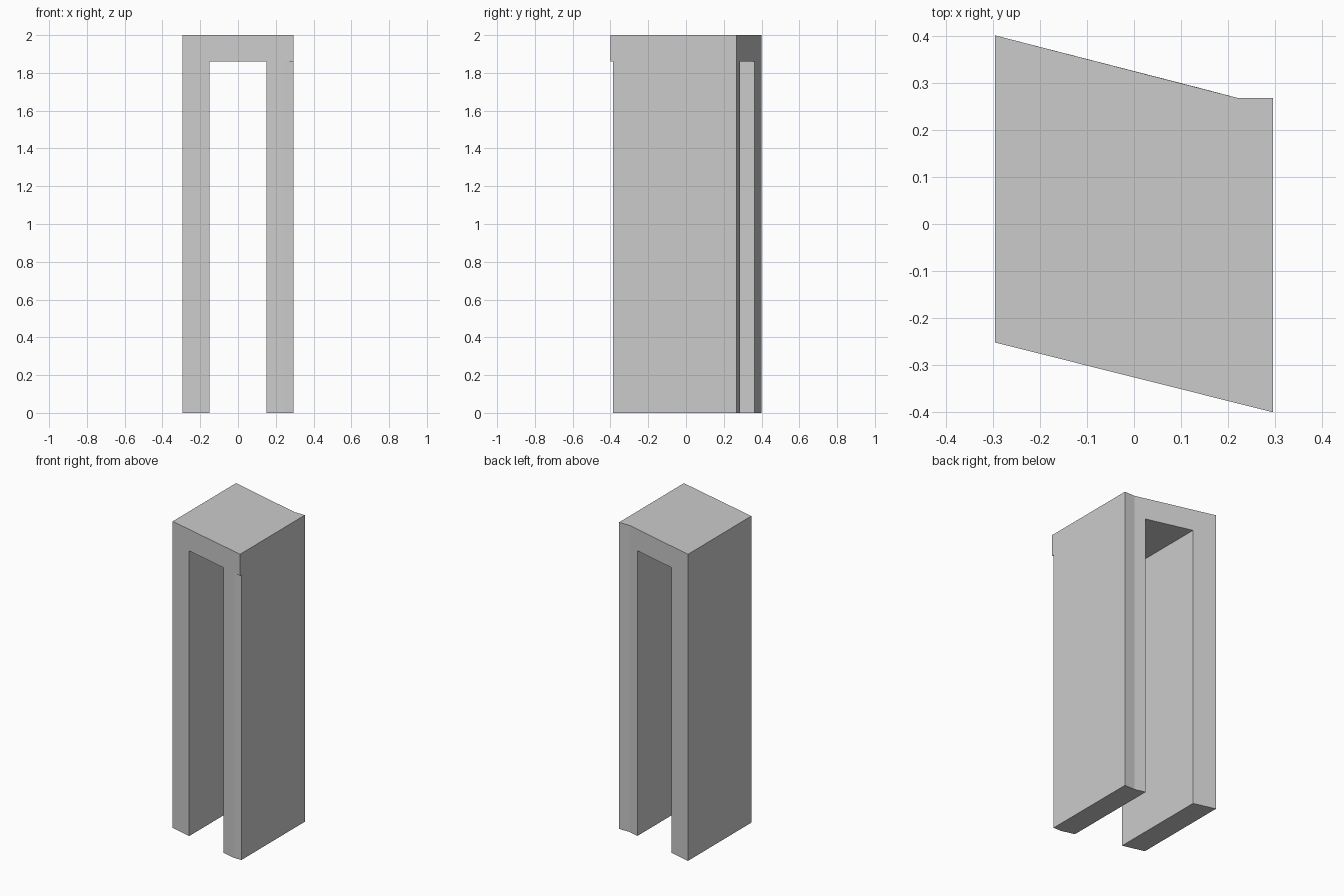
import bpy, bmesh

if "Cube" in bpy.data.objects:
    bpy.data.objects.remove(bpy.data.objects["Cube"])

TOP, SOFFIT, W, GAP = 2.0, 1.86, 0.295, 0.15


def front_y(x):
    return -0.326 - 0.251 * x


def back_y(x):
    return max(0.325 - 0.257 * x, 0.268)


bm = bmesh.new()
points = {}


def vert(x, y):
    key = (round(x, 4), round(y, 4))
    if key not in points:
        points[key] = bm.verts.new((x, y, SOFFIT))
    return points[key]


def cell(*pts):
    return bm.faces.new([vert(*p) for p in pts])


def extrude(faces, z):
    new = bmesh.ops.extrude_face_region(bm, geom=faces)["geom"]
    for v in new:
        if isinstance(v, bmesh.types.BMVert):
            v.co.z = z


# Skewed plan at soffit height: left leg, opening, right leg, overhanging tip
XK = 0.24
YK = front_y(XK)
left = cell((-W, front_y(-W)), (-GAP, front_y(-GAP)), (-GAP, back_y(-GAP)), (-W, back_y(-W)))
mid = cell((-GAP, front_y(-GAP)), (GAP, front_y(GAP)), (GAP, back_y(GAP)), (-GAP, back_y(-GAP)))
right = cell((GAP, front_y(GAP)), (XK, YK), (W, YK), (W, 0.268), (0.22, 0.268), (GAP, back_y(GAP)))
tip = cell((XK, YK), (W, front_y(W)), (W, YK))

# Lintel goes up from the plan, legs go down
cells = [left, mid, right, tip]
extrude(cells, TOP)
# Extruding may drop the source plan, so make sure the soffit exists
soffit = [f for f in bm.faces if all(abs(v.co.z - SOFFIT) < 1e-5 for v in f.verts)]
if not soffit:
    left = cell(*[k for k in list(points)[:4]])
    ks = list(points)
    mid = cell(ks[1], ks[4], ks[5], ks[2])
    right = cell(ks[4], ks[6], ks[7], ks[8], ks[9], ks[5])
    tip = cell(ks[6], ks[10], ks[7])
legs = [f for f in bm.faces if all(abs(v.co.z - SOFFIT) < 1e-5 for v in f.verts)
        and abs(f.calc_center_median().x) > GAP and len(f.verts) > 3]
extrude(legs, 0.0)
inner = [f for f in bm.faces if all(abs(v.co.z - SOFFIT) < 1e-5 for v in f.verts)
         and abs(f.calc_center_median().x) > GAP and len(f.verts) > 3]
bmesh.ops.delete(bm, geom=inner, context="FACES_ONLY")

# Merge coplanar pieces into clean flat faces
bmesh.ops.recalc_face_normals(bm, faces=bm.faces)
bmesh.ops.dissolve_limit(bm, angle_limit=0.01, verts=bm.verts, edges=bm.edges)

mesh = bpy.data.meshes.new("skewed_arch")
bm.to_mesh(mesh)
bm.free()
arch = bpy.data.objects.new("skewed_arch", mesh)
bpy.context.collection.objects.link(arch)
